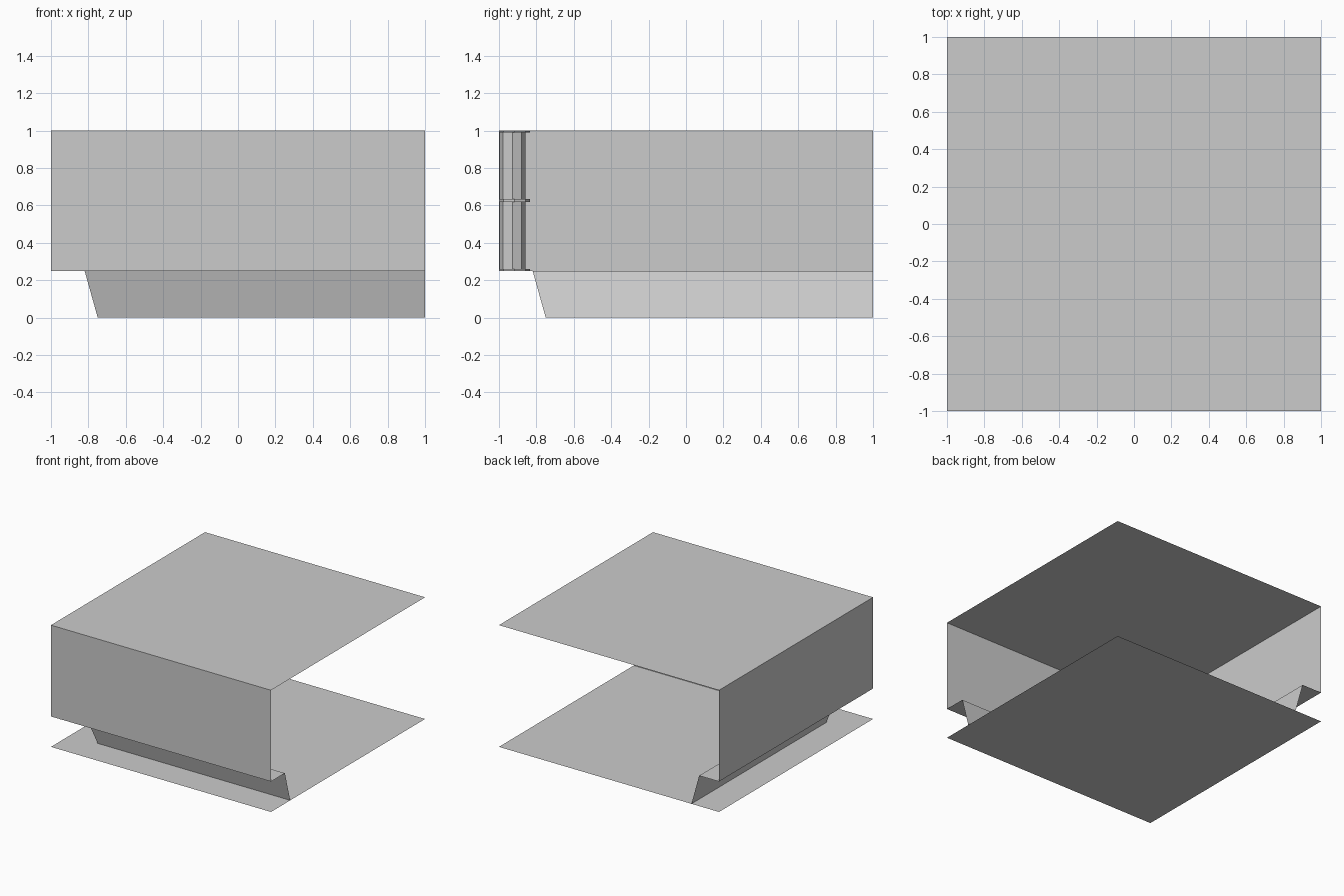
import bpy
import bmesh
import math
from mathutils import Matrix

cube = bpy.data.objects.get("Cube")
if cube:
    bpy.data.objects.remove(cube, do_unlink=True)

# Single plain grey
GREY = (0.6, 0.6, 0.6, 1.0)
grey = bpy.data.materials.new("plain grey")
grey.use_nodes = True
grey.diffuse_color = GREY
grey.node_tree.nodes["Principled BSDF"].inputs["Base Color"].default_value = GREY


def add_object(name, bm):
    mesh = bpy.data.meshes.new(name)
    bm.to_mesh(mesh)
    bm.free()
    mesh.materials.append(grey)
    obj = bpy.data.objects.new(name, mesh)
    bpy.context.collection.objects.link(obj)
    return obj


def sheet(name, z):
    bm = bmesh.new()
    bmesh.ops.create_grid(bm, x_segments=1, y_segments=1, size=1,
                          matrix=Matrix.Translation((0, 0, z)))
    add_object(name, bm)


def post(name, centre, radius, bottom, top):
    bm = bmesh.new()
    bmesh.ops.create_cone(bm, cap_ends=True, segments=8,
                          radius1=radius, radius2=radius, depth=top - bottom,
                          matrix=Matrix.Translation((centre, centre, (bottom + top) / 2)))
    add_object(name, bm)


# Ceiling and floor sheets
sheet("ceiling", 1.0)
sheet("floor", 0.0)

# Corner walls: inward offset and height, swept round the mitred corner
PROFILE = [(0, 1), (0, 0.25), (0.18, 0.25), (0.25, 0)]
bm = bmesh.new()
rows = [[bm.verts.new(p) for p in ((1, d - 1, z), (d - 1, d - 1, z), (d - 1, 1, z))]
        for d, z in PROFILE]
for upper, lower in zip(rows, rows[1:]):
    for i in range(2):
        bm.faces.new((upper[i], upper[i + 1], lower[i + 1], lower[i]))
add_object("corner_walls", bm)

# Drain pipe with thin collars in the inner corner
post("pipe", -0.928, 0.07, 0.252, 0.998)
for name, bottom, top in (("lower_collar", 0.248, 0.26),
                          ("middle_collar", 0.618, 0.634),
                          ("upper_collar", 0.99, 0.999)):
    post(name, -0.917, 0.082, bottom, top)
